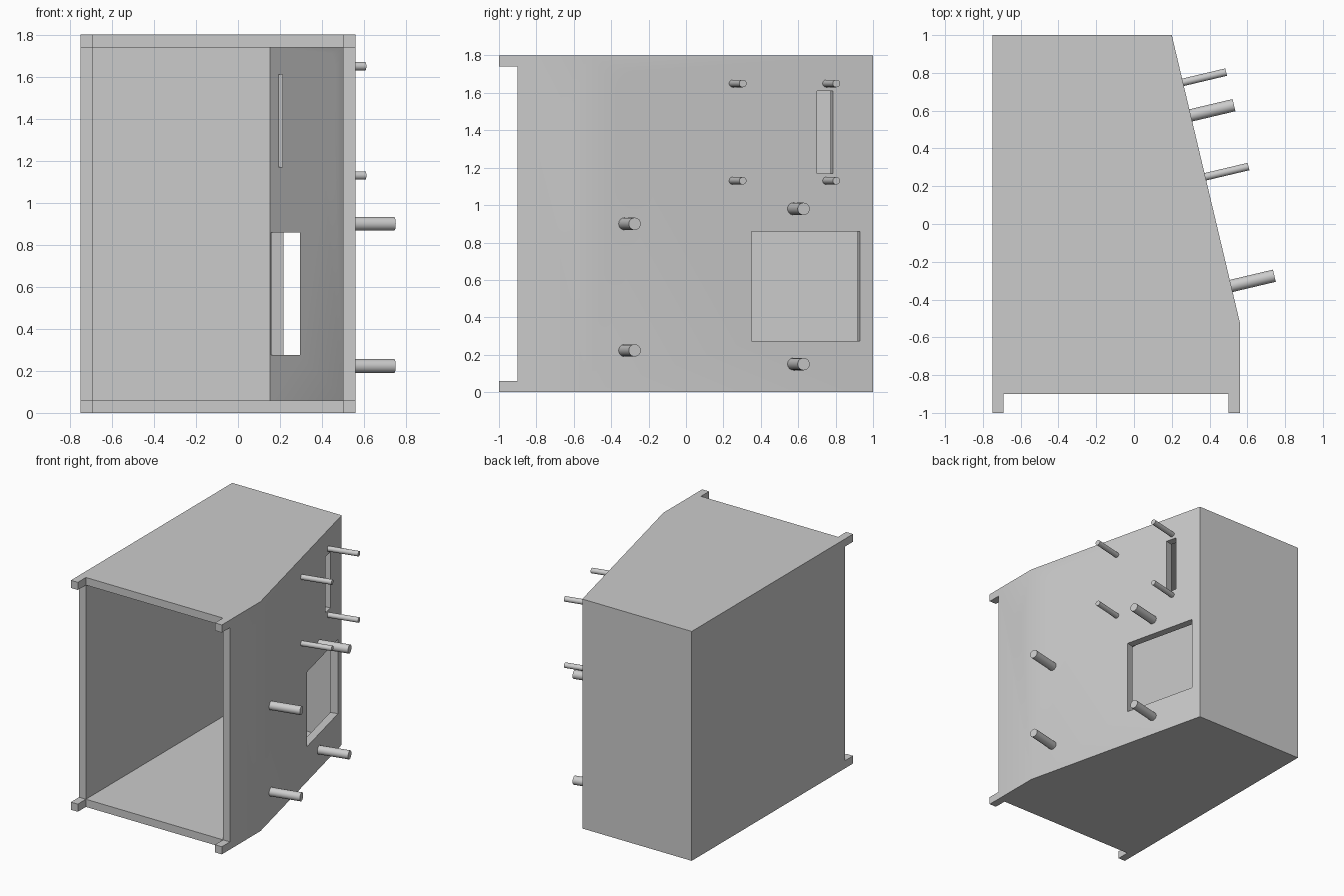
import bpy
import bmesh
import math
from mathutils import Vector, Matrix

old = bpy.data.objects.get("Cube")
if old:
    bpy.data.objects.remove(old, do_unlink=True)

# Material
GREY = (0.6, 0.6, 0.6, 1)
grey = bpy.data.materials.new("plain grey")
grey.use_nodes = True
grey.diffuse_color = GREY
grey.node_tree.nodes["Principled BSDF"].inputs["Base Color"].default_value = GREY

# Main dimensions
HEIGHT, WALL = 1.8, 0.06
LEFT, RIGHT, BACK_X = -0.75, 0.56, 0.2
FRONT, KINK, BACK = -0.9, -0.52, 1.0
SLOPE = (RIGHT - BACK_X) / (BACK - KINK)
NORMAL = Vector((1, SLOPE, 0)).normalized()
ANGLE = math.atan(SLOPE)


def wall_point(y, z):
    """Point on the outside of the slanted wall."""
    return Vector((RIGHT - SLOPE * (y - KINK), y, z))


def finish(bm, name):
    bmesh.ops.recalc_face_normals(bm, faces=bm.faces)
    mesh = bpy.data.meshes.new(name)
    bm.to_mesh(mesh)
    bm.free()
    mesh.materials.append(grey)
    obj = bpy.data.objects.new(name, mesh)
    bpy.context.collection.objects.link(obj)
    return obj


def prism(name, outline, depth, matrix=Matrix()):
    """Extrude a 2D outline along z, then place it."""
    bm = bmesh.new()
    face = bm.faces.new([bm.verts.new((u, v, 0)) for u, v in outline])
    grown = bmesh.ops.extrude_face_region(bm, geom=[face])["geom"]
    bmesh.ops.translate(bm, vec=(0, 0, depth),
                        verts=[g for g in grown if isinstance(g, bmesh.types.BMVert)])
    bm.transform(matrix)
    return finish(bm, name)


def facing(point, angle):
    """Frame at a point: local x along the wall, y up, z outwards."""
    out = Vector((math.cos(angle), math.sin(angle), 0))
    along = Vector((-out.y, out.x, 0))
    m = Matrix((along, Vector((0, 0, 1)), out)).transposed().to_4x4()
    m.translation = point
    return m


def rounded(width, height, steps=24):
    """Circle, or a slot with round ends when height exceeds width."""
    r, lift = width / 2, (height - width) / 2
    points = []
    for sign in (1, -1):
        for i in range(steps + 1 if lift else steps):
            a = math.pi * i / steps
            points.append((sign * r * math.cos(a), sign * (r * math.sin(a) + lift)))
    return points


def rectangle(w, h):
    return [(-w / 2, -h / 2), (w / 2, -h / 2), (w / 2, h / 2), (-w / 2, h / 2)]


def smooth(obj):
    bpy.ops.object.select_all(action="DESELECT")
    obj.select_set(True)
    bpy.context.view_layer.objects.active = obj
    bpy.ops.object.shade_smooth_by_angle(angle=math.radians(30))


# Housing: outer prism with an open-fronted cavity
housing = prism("housing", [(LEFT, FRONT), (RIGHT, FRONT), (RIGHT, KINK),
                            (BACK_X, BACK), (LEFT, BACK)], HEIGHT)
inner_right = RIGHT - WALL
inner_kink = KINK - WALL * math.tan(ANGLE / 2)
inner_back = BACK - WALL
inner_back_x = inner_right - SLOPE * (inner_back - inner_kink)
cutters = [prism("cavity_cutter", [
    (LEFT + WALL, FRONT - 0.2), (inner_right, FRONT - 0.2), (inner_right, inner_kink),
    (inner_back_x, inner_back), (LEFT + WALL, inner_back)],
    HEIGHT - 2 * WALL, Matrix.Translation((0, 0, WALL)))]


def add_cutter(name, outline, point, angle):
    m = facing(point, angle) @ Matrix.Translation((0, 0, -0.1))
    cutters.append(prism(name, outline, 0.2, m))


# Openings in the right-hand wall
for z in (1.595, 1.195):
    add_cutter("round_hole_cutter", rounded(0.236, 0.236), wall_point(-0.25, z), ANGLE)
add_cutter("tall_slot_cutter", rectangle(0.088, 0.44), wall_point(0.743, 1.39), ANGLE)
add_cutter("window_cutter", rectangle(0.597, 0.585), wall_point(0.64, 0.567), ANGLE)
add_cutter("oblong_hole_cutter", rounded(0.13, 0.255),
           Vector((RIGHT, -0.7, 1.357)), 0)

for cutter in cutters:
    mod = housing.modifiers.new(cutter.name, "BOOLEAN")
    mod.operation, mod.solver, mod.object = "DIFFERENCE", "EXACT", cutter
graph = bpy.context.evaluated_depsgraph_get()
result = bpy.data.meshes.new_from_object(housing.evaluated_get(graph))
housing.modifiers.clear()
housing.data = result
for cutter in cutters:
    bpy.data.objects.remove(cutter, do_unlink=True)
smooth(housing)

# Square corner tabs on the open front
for side, x in (("right", LEFT + WALL / 2), ("left", RIGHT - WALL / 2)):
    for level, z in (("lower", 0), ("upper", HEIGHT - WALL)):
        prism(f"{level}_{side}_corner_tab", rectangle(WALL, 0.1), WALL,
              Matrix.Translation((x, FRONT - 0.05, z)))

# Mounting pins standing square to the slanted wall
SINK = 0.02
PINS = {"thick_pin": (0.033, [(-0.328, 0.9), (-0.328, 0.223), (0.575, 0.98), (0.575, 0.15)]),
        "thin_pin": (0.02, [(y, z) for y in (0.25, 0.75) for z in (1.65, 1.13)])}
for name, (radius, spots) in PINS.items():
    for y, z in spots:
        base = wall_point(y, z) - NORMAL * SINK
        smooth(prism(name, rounded(2 * radius, 2 * radius, 12), 0.235 + SINK,
                     facing(base, ANGLE)))
